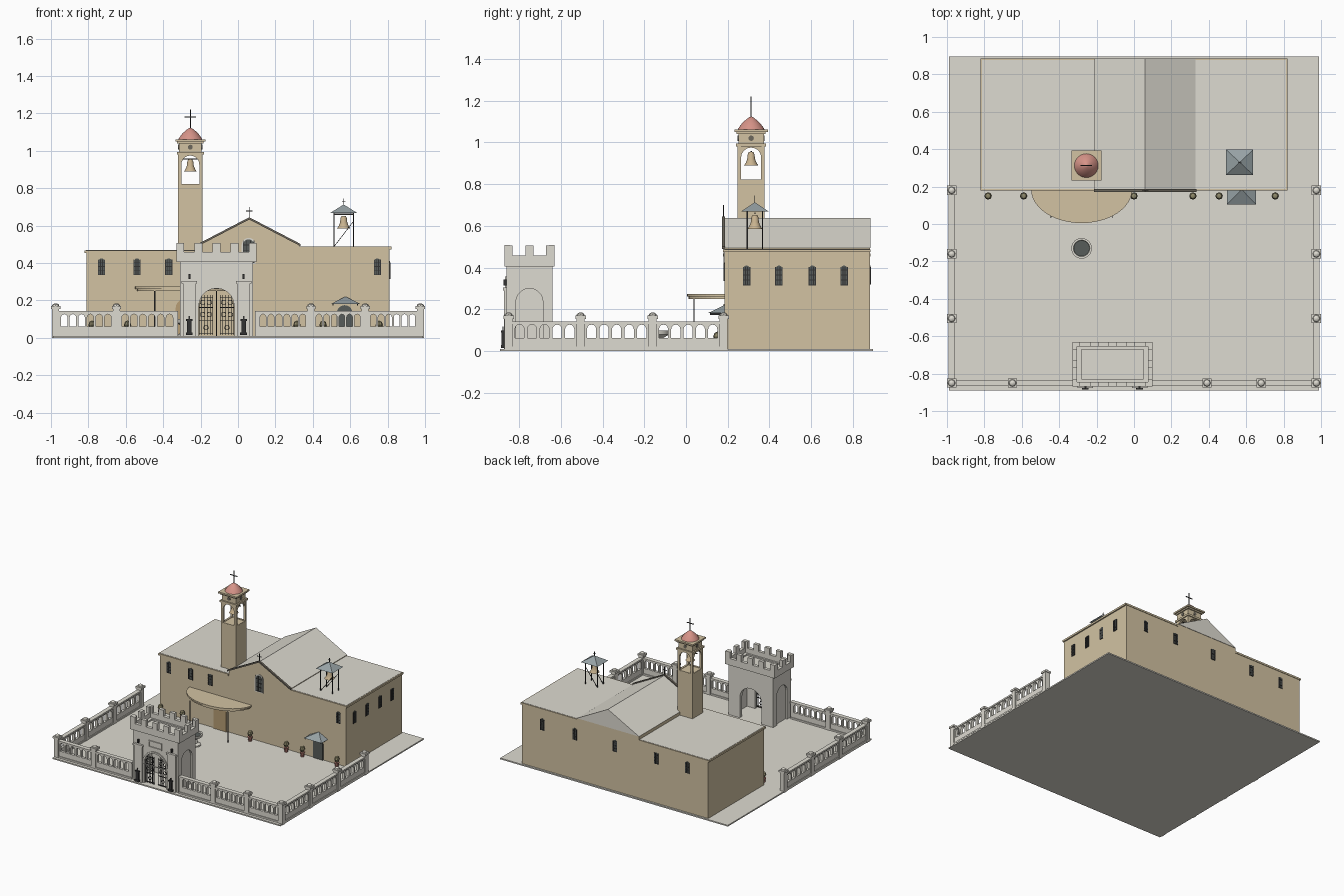
import bpy, bmesh
from math import pi, sin, cos
from mathutils import Matrix, Vector

if "Cube" in bpy.data.objects:
    bpy.data.objects.remove(bpy.data.objects["Cube"])


def colour(name, r, g, b):
    m = bpy.data.materials.new(name)
    m.use_nodes = True
    c = [(v / 255) ** 2.2 for v in (r, g, b)] + [1]
    m.diffuse_color = c
    m.node_tree.nodes["Principled BSDF"].inputs["Base Color"].default_value = c
    return m


TAN = colour("tan_plaster", 209, 193, 161)
STONE = colour("pale_stone", 221, 218, 208)
RED = colour("dome_red", 213, 146, 135)
METAL = colour("blue_grey_metal", 150, 161, 164)
IRON = colour("black_iron", 54, 54, 54)
BRONZE = colour("bell_bronze", 200, 178, 142)
WOOD = colour("door_wood", 182, 156, 116)
PLANT = colour("plant_olive", 142, 136, 106)
GLASS = colour("dark_glass", 88, 93, 90)
TRIM = colour("dark_trim", 108, 103, 93)


def move(x, y, z=0, turn=0):
    return Matrix.Translation((x, y, z)) @ Matrix.Rotation(turn, 4, 'Z')


def finish(name, mesh, mats, rule=None, smooth=False):
    ob = bpy.data.objects.new(name, mesh)
    bpy.context.collection.objects.link(ob)
    mesh.materials.clear()
    for m in mats:
        mesh.materials.append(m)
    for p in mesh.polygons:
        p.material_index = int(bool(rule and rule(p)))
        p.use_smooth = False
    if smooth:
        bpy.ops.object.select_all(action='DESELECT')
        ob.select_set(True)
        bpy.context.view_layer.objects.active = ob
        bpy.ops.object.shade_smooth_by_angle()
    return ob


def boxes(name, spans, mat, at=Matrix()):
    """Boxes given as (x0, x1, y0, y1, z0, z1), joined in one object."""
    bm = bmesh.new()
    for x0, x1, y0, y1, z0, z1 in spans:
        mid = Matrix.Translation(((x0 + x1) / 2, (y0 + y1) / 2, (z0 + z1) / 2))
        bmesh.ops.create_cube(bm, size=1, matrix=at @ mid @ Matrix.Diagonal((x1 - x0, y1 - y0, z1 - z0, 1)))
    me = bpy.data.meshes.new(name)
    bm.to_mesh(me)
    bm.free()
    return finish(name, me, [mat])


def panel(name, outline, holes, depth, mat, at=Matrix(), flat=False, second=None, rule=None):
    """Upright slab cut from an outline with holes, centred on its depth."""
    cu = bpy.data.curves.new(name, 'CURVE')
    cu.dimensions, cu.fill_mode, cu.extrude = '2D', 'BOTH', depth / 2
    for pts in [outline] + holes:
        s = cu.splines.new('POLY')
        s.points.add(len(pts) - 1)
        for p, (x, y) in zip(s.points, pts):
            p.co = (x, y, 0, 1)
        s.use_cyclic_u = True
    tmp = bpy.data.objects.new(name + "_outline", cu)
    bpy.context.collection.objects.link(tmp)
    bpy.context.view_layer.update()
    me = bpy.data.meshes.new_from_object(tmp.evaluated_get(bpy.context.evaluated_depsgraph_get()))
    bpy.data.objects.remove(tmp)
    me.transform(at if flat else at @ Matrix.Rotation(pi / 2, 4, 'X'))
    return finish(name, me, [mat, second or mat], rule)


def lathe(name, profile, at, mat, seg=16, second=None, rule=None):
    bm = bmesh.new()
    vs = [bm.verts.new((r, 0, z)) for r, z in profile]
    es = [bm.edges.new(e) for e in zip(vs, vs[1:])]
    bmesh.ops.spin(bm, geom=vs + es, axis=(0, 0, 1), cent=(0, 0, 0), angle=2 * pi, steps=seg)
    bmesh.ops.remove_doubles(bm, verts=bm.verts, dist=.0004)
    bmesh.ops.recalc_face_normals(bm, faces=bm.faces)
    bm.transform(at)
    me = bpy.data.meshes.new(name)
    bm.to_mesh(me)
    bm.free()
    return finish(name, me, [mat, second or mat], rule, smooth=True)


def pyramid(name, w, d, z0, z1, at, mat):
    bm = bmesh.new()
    bmesh.ops.create_cone(bm, cap_ends=True, segments=4, radius1=.5 ** .5, radius2=.02, depth=1,
                          matrix=Matrix.Rotation(pi / 4, 4, 'Z'))
    bm.transform(at @ Matrix.Translation((0, 0, (z0 + z1) / 2)) @ Matrix.Diagonal((w, d, z1 - z0, 1)))
    me = bpy.data.meshes.new(name)
    bm.to_mesh(me)
    bm.free()
    return finish(name, me, [mat])


def rect(x0, x1, z0, z1):
    return [(x0, z0), (x1, z0), (x1, z1), (x0, z1)]


def arch(x, w, z0, z1, n=10):
    r = w / 2
    return [(x - r, z0), (x + r, z0)] + [(x + r * cos(pi * i / n), z1 - r + r * sin(pi * i / n)) for i in range(n + 1)]


def disc(x, z, r, n=16):
    return [(x + r * cos(2 * pi * i / n), z + r * sin(2 * pi * i / n)) for i in range(n)]


def doorway(w, h, aw, ah):
    a = arch(0, aw, 0, ah)
    return [(-w / 2, 0), (-w / 2, h), (w / 2, h), (w / 2, 0)] + a[1:] + a[:1]


def cross(name, at, h, w, t=.002):
    boxes(name, [(-t, t, -t, t, 0, h), (-w / 2, w / 2, -t, t, h * .6, h * .6 + 2 * t)], IRON, at)


def bell(name, at, s):
    prof = [(0, 1), (.18, .97), (.25, .8), (.29, .45), (.4, .18), (.52, 0), (.46, 0), (0, .4)]
    lathe(name, [(r * s, z * s) for r, z in prof], at, BRONZE)


def window(name, at, w=.034, h=.09):
    panel(name + "_pane", arch(0, w, 0, h), [], .003, GLASS, at)
    bars = [(x - .002, x + .002, -.004, 0, 0, h - .006) for x in (-w / 2, -w / 6, w / 6, w / 2)]
    bars += [(-w / 2, w / 2, -.004, 0, h * k, h * k + .004) for k in (0, .25, .5, .75)]
    boxes(name + "_grille", bars, IRON, at)


# Courtyard slab and church
boxes("courtyard_slab", [(-.99, .99, -.89, .895, 0, .01)], STONE)
body = [(-.81, 0), (.81, 0), (.81, .48), (.33, .48), (.33, .495), (-.21, .495), (-.21, .46), (-.81, .46)]
panel("church_walls", body, [], .696, TAN, move(0, .533))
for name, x0, x1, z in (("right_wing", -.82, -.21, .468), ("left_wing", .33, .82, .488)):
    boxes(name + "_cornice", [(x0, x1, .178, .885, z - .014, z)], TAN)
    boxes(name + "_roof", [(max(x0, -.812), min(x1, .812), .187, .878, z, z + .002)], STONE)
panel("nave_gable_roof", [(-.27, .495), (.27, .495), (0, .637)], [], .7, TAN, move(.06, .534),
      second=STONE, rule=lambda p: p.normal.y > -.5)
panel("gable_coping", [(-.275, .49), (0, .633), (.275, .49), (.275, .502), (0, .645), (-.275, .502)],
      [], .016, TRIM, move(.06, .18))
cross("gable_cross", move(.06, .18, .64), .06, .035)
for x in (-.73, -.54, -.37, .745):
    window("front_window", move(x, .184, .335))
panel("gable_window_frame", arch(.057, .074, .395, .535), [arch(.057, .058, .4, .527)], .006, STONE, move(0, .182))
window("gable_window", move(.057, .183, .4), .058, .127)
for y in (.29, .445, .605, .757):
    window("left_window", move(.811, y, .315, pi / 2), .032, .095)
for x in (-.63, -.36, 0, .35, .63):
    window("back_window", move(x, .882, .32, pi), .032)

# Doors, awning and small porch
panel("main_door_frame", arch(0, .13, .01, .225), [], .008, TAN, move(-.28, .183))
panel("main_door", arch(0, .108, .01, .21), [], .009, WOOD, move(-.28, .179))
half = [(.27 * cos(pi * i / 24), -.18 * sin(pi * i / 24)) for i in range(25)]
panel("awning", half, [], .012, TAN, move(-.28, .185, .268), flat=True)
panel("awning_lip", [(x * .96, y * .96) for x, y in half], [], .012, TAN, move(-.28, .185, .256), flat=True)
boxes("awning_posts", [(x - .003, x + .003, .035, .041, .01, .25) for x in (-.445, -.115)], IRON)
panel("side_door", arch(0, .085, .01, .175), [], .009, GLASS, move(.57, .182))
pyramid("side_porch_roof", .155, .16, .182, .22, move(.575, .185), METAL)
boxes("porch_brackets", [(x, x + .006, .115, .185, .172, .182) for x in (.505, .635)], IRON)

# Bell tower
tower = move(-.255, .312)
boxes("tower_shaft", [(-.065, .065, -.065, .065, .4, .82)], TAN, tower)
for i in range(4):
    face = tower @ Matrix.Rotation(i * pi / 2, 4, 'Z') @ Matrix.Translation((0, -.057, 0))
    w = .065 if i % 2 == 0 else .0645
    panel("belfry_wall", rect(-w, w, .82, .985), [arch(0, .096, .823, .975)], .015, TAN, face)
    panel("belfry_oculus", disc(0, 1.02, .013), [], .006, TRIM, face @ Matrix.Translation((0, -.005, 0)))
boxes("tower_upper_block", [(-.061, .061, -.061, .061, .985, 1.05)], TAN, tower)
boxes("tower_cornices", [(-.072, .072, -.072, .072, .98, .995), (-.07, .07, -.07, .07, 1.04, 1.05),
                         (-.08, .08, -.08, .08, 1.05, 1.062)], TAN, tower)
lathe("tower_dome", [(0, 1.06), (.065, 1.06), (.058, 1.072), (.044, 1.091), (.027, 1.107), (.01, 1.12), (0, 1.124)],
      tower, RED, 24)
cross("tower_cross", tower @ Matrix.Translation((0, 0, 1.115)), .105, .06, .0025)
bell("tower_bell", tower @ Matrix.Translation((0, 0, .89)), .065)
boxes("tower_bell_beam", [(-.06, .06, -.003, .003, .953, .959)], IRON, tower)

# Roof bell frame
frame = move(.565, .33)
boxes("bell_frame_posts", [(x - .003, x + .003, y - .003, y + .003, .485, .675)
                           for x in (-.052, .052) for y in (-.036, .036)], IRON, frame)
boxes("bell_frame_beams", [(-.055, .055, y - .003, y + .003, .657, .664) for y in (-.036, 0, .036)], IRON, frame)
for y in (-.036, .036):
    panel("bell_frame_brace", [(-.052, .49), (-.048, .49), (.052, .62), (.048, .62)], [], .004, IRON,
          frame @ Matrix.Translation((0, y, 0)))
pyramid("bell_frame_roof", .145, .135, .668, .712, frame, METAL)
cross("bell_frame_cross", frame @ Matrix.Translation((0, 0, .705)), .04, .02, .0015)
bell("roof_bell", frame @ Matrix.Translation((0, 0, .585)), .068)

# Balustrade around the courtyard
def balustrade(a, b, count):
    a, b = Vector(a), Vector(b)
    length = (b - a).length
    at = move(*((a + b) / 2), 0, pi / 2 if abs(a.x - b.x) < .01 else 0)
    pitch = (length - .045) / count
    xs = [(i - (count - 1) / 2) * pitch for i in range(count)]
    panel("balustrade_panel", rect(-length / 2, length / 2, .005, .135),
          [arch(x, pitch * .74, .062, .127, 6) for x in xs], .022, STONE, at)
    boxes("balustrade_rails", [(-length / 2, length / 2, -.017, .017, z, z + .012) for z in (.01, .131)], STONE, at)


def post(x, y):
    at = move(x, y)
    boxes("balustrade_post", [(-.019, .019, -.019, .019, 0, .16), (-.025, .025, -.025, .025, .155, .17)], STONE, at)
    lathe("post_finial", [(.02, .17), (.017, .178), (.008, .184), (0, .185)], at, STONE, 8)


front = -.85
for row in ((-.975, -.65, -.32), (.09, .39, .68, .975)):
    for a, b in zip(row, row[1:]):
        balustrade((a, front), (b, front), 6)
    for x in row:
        if abs(x + .115) > .21:
            post(x, front)
rows = (front, -.505, -.16, .18)
for x in (-.975, .975):
    for a, b in zip(rows, rows[1:]):
        balustrade((x, a), (x, b), 5)
        post(x, b)

# Gatehouse
gate = move(-.115, -.75)
for y in (-.095, .095):
    panel("gate_wall", doorway(.39, .42, .19, .265), [], .03, STONE, gate @ Matrix.Translation((0, y, 0)))
for s in (-1, 1):
    side = gate @ Matrix.Translation((s * .185, 0, 0))
    panel("gate_side_niche", doorway(.2, .42, .13, .3), [], .02, STONE, side @ Matrix.Rotation(pi / 2, 4, 'Z'))
    boxes("gate_side_back", [(-.008, .008, -.09, .09, 0, .42)], STONE, side @ Matrix.Translation((-s * .012, 0, 0)))
boxes("gate_roof", [(-.19, .19, -.1, .1, .395, .41)], STONE, gate)
ring = [(-.215, .215, s * .107 - .013, s * .107 + .013, .405, .458) for s in (-1, 1)]
ring += [(s * .202 - .013, s * .202 + .013, -.119, .119, .405, .457) for s in (-1, 1)]
boxes("gate_parapet", ring, STONE, gate)
merlons = [(x - .021, x + .021, s * .107 - .013, s * .107 + .013, .455, .508)
           for x in (-.194, -.097, 0, .097, .194) for s in (-1, 1)]
merlons += [(s * .202 - .013, s * .202 + .013, y - .02, y + .02, .455, .507) for y in (-.1, 0, .1) for s in (-1, 1)]
boxes("gate_merlons", merlons, STONE, gate)
for s in (-1, 1):
    at = gate @ Matrix.Translation((s * .145, -.11, 0))
    boxes("gate_pilaster", [(-.035, .035, -.012, .01, 0, .29), (-.042, .042, -.017, .01, .29, .305)], STONE, at)
    boxes("gate_wall_lamp", [(-.005, .005, -.014, .004, .315, .342)], IRON, at)
    boxes("standing_lantern", [(-.018, .018, -.026, -.008, .015, .03), (-.012, .012, -.024, -.01, .03, .09),
                               (-.017, .017, -.026, -.008, .09, .1), (-.004, .004, -.02, -.014, .1, .118)], IRON, at)
panel("gate_plaque", rect(-.058, .058, .305, .357), [rect(-.052, .052, .311, .351)], .009, STONE,
      gate @ Matrix.Translation((0, -.113, 0)))
panel("gate_arch_moulding", arch(0, .216, .16, .278), [arch(0, .19, .161, .265)], .012, STONE,
      gate @ Matrix.Translation((0, -.112, 0)))
for s in (-1, 1):
    leaf = gate @ Matrix.Translation((s * .056, -.1, 0))
    bars = [(x - .0015, x + .0015, -.002, .002, .015, .23) for x in (-.036, -.022, -.007, .007, .022, .036)]
    bars += [(-.038, .038, -.003, .003, z, z + .004) for z in (.02, .09, .16, .215)]
    boxes("iron_gate_leaf", bars, IRON, leaf)
    for x, z in ((-.018, .125), (.018, .125), (-.018, .19), (.018, .19), (0, .055)):
        panel("iron_scroll", disc(x, z, .014), [disc(x, z, .011)], .004, IRON, leaf)

# Fountain and potted plants
lathe("fountain", [(0, .01), (.04, .01), (.04, .02), (.018, .03), (.016, .06), (.05, .08), (.055, .1), (.044, .1),
                   (.042, .09), (0, .09)], move(-.28, -.13), STONE, 24, GLASS,
      lambda p: p.normal.z > .9 and .085 < p.center.z < .095)
for x in (-.78, -.59, 0, .315, .455, .755):
    lathe("plant_pot", [(0, .01), (.012, .01), (.018, .045), (.014, .045), (0, .04)], move(x, .15), RED, 10)
    lathe("potted_plant", [(0, .04), (.012, .05), (.02, .068), (.014, .086), (0, .093)], move(x, .15), PLANT, 8)
